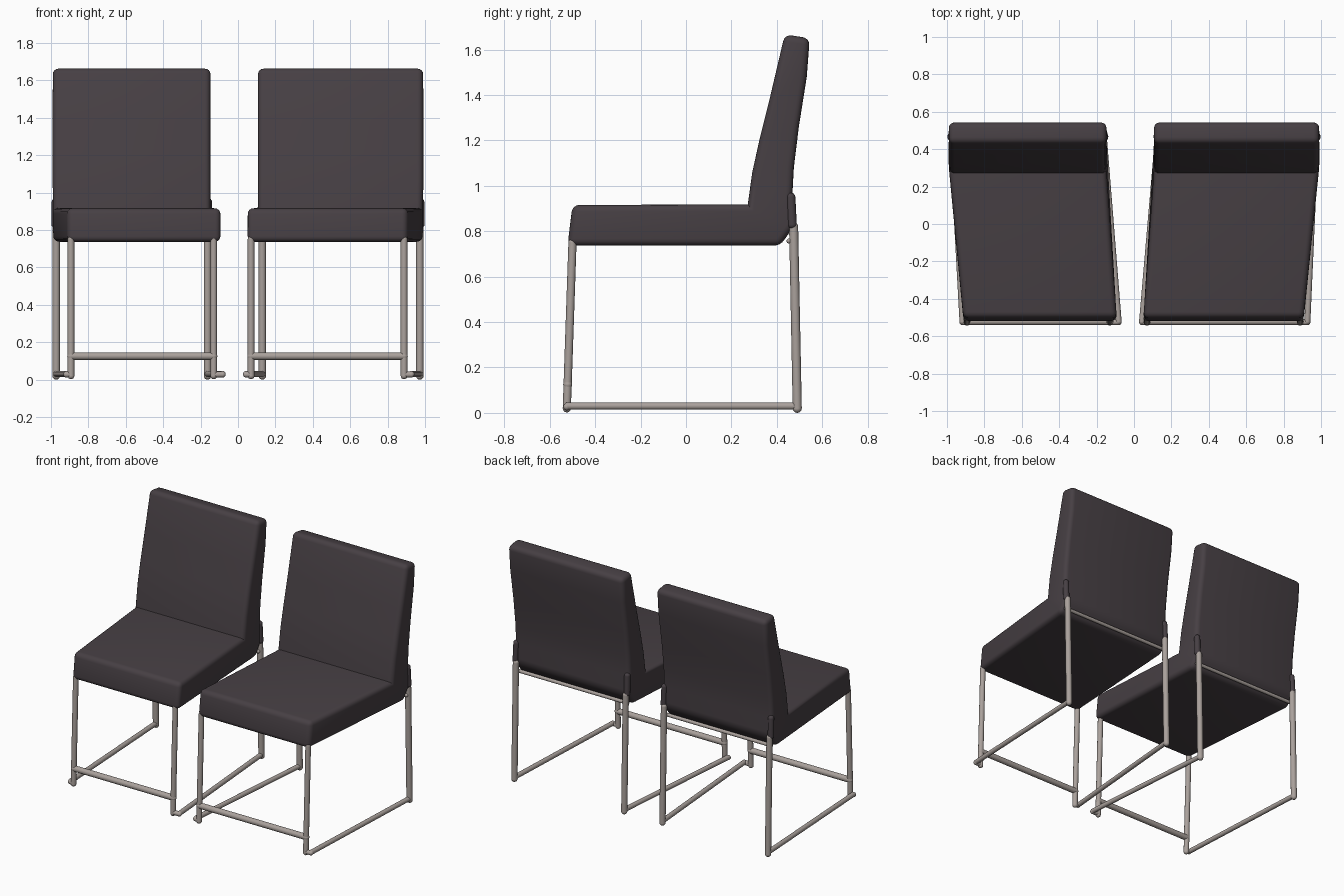
import bpy, bmesh, math
from mathutils import Vector

if "Cube" in bpy.data.objects:
    bpy.data.objects.remove(bpy.data.objects["Cube"])


def material(name, rgb):
    m = bpy.data.materials.new(name)
    m.diffuse_color = (*rgb, 1)
    m.use_nodes = True
    m.node_tree.nodes["Principled BSDF"].inputs["Base Color"].default_value = m.diffuse_color
    return m


FABRIC = material("dark fabric", (0.062, 0.050, 0.057))
METAL = material("warm grey metal", (0.40, 0.355, 0.33))

# Side profile (y, z) of the one-piece seat and backrest
PROFILE = [(-0.522, 0.737), (-0.500, 0.916), (0.272, 0.918), (0.292, 1.06),
           (0.325, 1.21), (0.370, 1.39), (0.435, 1.667), (0.545, 1.650),
           (0.532, 1.48), (0.497, 1.26), (0.475, 1.08), (0.468, 0.95),
           (0.474, 0.82), (0.415, 0.737)]
CORNER = 2  # the inner crease between seat and back stays sharp


def finish(bm, name, mat, angle):
    bmesh.ops.recalc_face_normals(bm, faces=bm.faces)
    me = bpy.data.meshes.new(name)
    bm.to_mesh(me)
    bm.free()
    ob = bpy.data.objects.new(name, me)
    bpy.context.collection.objects.link(ob)
    me.materials.append(mat)
    bpy.ops.object.select_all(action='DESELECT')
    ob.select_set(True)
    bpy.context.view_layer.objects.active = ob
    bpy.ops.object.shade_smooth_by_angle(angle=math.radians(angle))
    return ob


def cushion(name, front, back):
    """Extruded profile, sheared sideways from front to back, rounded rims."""
    bm = bmesh.new()
    sides = []
    for i in (0, 1):
        ring = []
        for y, z in PROFILE:
            t = min(1, max(0, (y + 0.5) / 0.8))
            ring.append(bm.verts.new((front[i] + t * (back[i] - front[i]), y, z)))
        sides.append(ring)
    n = len(PROFILE)
    caps = [bm.faces.new(r) for r in sides]
    for i in range(n):
        j = (i + 1) % n
        bm.faces.new((sides[0][i], sides[0][j], sides[1][j], sides[1][i]))
    bmesh.ops.recalc_face_normals(bm, faces=bm.faces)
    crease = {sides[0][CORNER], sides[1][CORNER]}
    edges = [e for e in bm.edges
             if e.calc_face_angle(0) > math.radians(25) and set(e.verts) != crease]
    bmesh.ops.bevel(bm, geom=edges, offset=0.03, offset_type='OFFSET', segments=4,
                    profile=0.5, affect='EDGES', clamp_overlap=True)
    bmesh.ops.triangulate(bm, faces=[f for f in bm.faces if len(f.verts) > 4])
    return finish(bm, name, FABRIC, 40)


def tube(name, a, b, r=0.018, mat=METAL):
    """Round tube between two points with ball ends."""
    a, b = Vector(a), Vector(b)
    bm = bmesh.new()
    d = b - a
    rot = d.to_track_quat('Z', 'Y').to_matrix().to_4x4()
    rot.translation = (a + b) / 2
    bmesh.ops.create_cone(bm, cap_ends=True, segments=16, radius1=r, radius2=r,
                          depth=d.length, matrix=rot)
    for p in (a, b):
        rot.translation = p
        bmesh.ops.create_uvsphere(bm, u_segments=16, v_segments=8, radius=r, matrix=rot)
    return finish(bm, name, mat, 50)


# Per chair: (left, right) x positions of cushion, legs and floor rails
CHAIRS = {
    "left_chair": dict(front=(-0.912, -0.092), back=(-0.990, -0.147),
                       fleg=(-0.893, -0.130), bleg=(-0.972, -0.163), rail=(-0.917, -0.082)),
    "right_chair": dict(front=(0.050, 0.907), back=(0.107, 0.990),
                        fleg=(0.070, 0.888), bleg=(0.130, 0.972), rail=(0.043, 0.927)),
}

for chair, c in CHAIRS.items():
    cushion(f"{chair}_seat_and_back", c["front"], c["back"])
    for i, side in enumerate(("left", "right")):
        f, b, r = c["fleg"][i], c["bleg"][i], c["rail"][i]
        out = -1 if i == 0 else 1
        pre = f"{chair}_{side}"
        # Legs, floor rail and the little foot joining rail to front leg
        tube(f"{pre}_front_leg", (f, -0.500, 0.75), (f, -0.525, 0.02))
        tube(f"{pre}_foot", (f, -0.525, 0.027), (r, -0.525, 0.027), 0.016)
        tube(f"{pre}_floor_rail", (r, -0.522, 0.03), (b, 0.488, 0.03), 0.016)
        tube(f"{pre}_back_leg", (b, 0.474, 0.82), (b, 0.490, 0.02), 0.02)
        # Fabric sleeve where the back leg enters the upholstery
        tube(f"{pre}_leg_sleeve", (b + out * 0.006, 0.468, 0.83),
             (b + out * 0.004, 0.462, 0.95), 0.02, FABRIC)
    # Cross bars
    tube(f"{chair}_front_cross_bar", (c["fleg"][0], -0.521, 0.125),
         (c["fleg"][1], -0.521, 0.125), 0.02)
    tube(f"{chair}_rear_cross_bar", (c["bleg"][0], 0.455, 0.757),
         (c["bleg"][1], 0.455, 0.757), 0.012)
